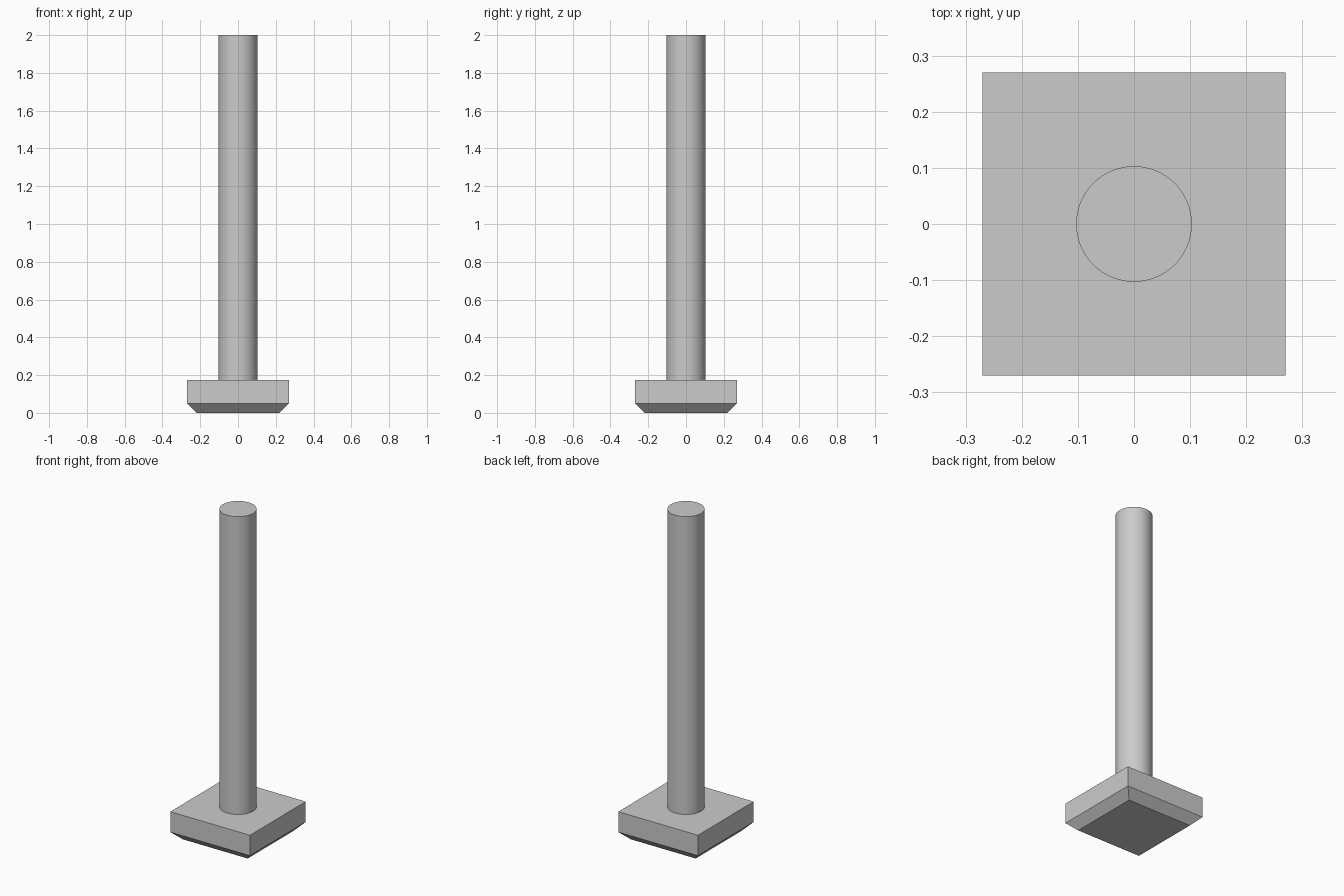
import bpy
import bmesh
import math

cube = bpy.data.objects.get("Cube")
if cube:
    bpy.data.objects.remove(cube, do_unlink=True)

HEAD_HALF, CHAMFER, HEAD_TOP = 0.27, 0.05, 0.175
SHAFT_RADIUS, TOP = 0.103, 2.0

# Plain steel grey
steel = bpy.data.materials.new("steel_grey")
steel.use_nodes = True
grey = (0.6, 0.6, 0.6, 1.0)
steel.diffuse_color = grey
steel.node_tree.nodes["Principled BSDF"].inputs["Base Color"].default_value = grey


def finish(bm, name):
    bmesh.ops.recalc_face_normals(bm, faces=bm.faces[:])
    mesh = bpy.data.meshes.new(name)
    bm.to_mesh(mesh)
    bm.free()
    mesh.materials.append(steel)
    obj = bpy.data.objects.new(name, mesh)
    bpy.context.collection.objects.link(obj)
    return obj


# Square head: stacked square sections, narrowed at the bottom
bm = bmesh.new()
sections = [(HEAD_HALF - CHAMFER, 0), (HEAD_HALF, CHAMFER), (HEAD_HALF, HEAD_TOP)]
rings = [[bm.verts.new((sx * h, sy * h, z))
          for sx, sy in ((-1, -1), (1, -1), (1, 1), (-1, 1))]
         for h, z in sections]
for low, high in zip(rings, rings[1:]):
    for i in range(4):
        j = (i + 1) % 4
        bm.faces.new((low[i], low[j], high[j], high[i]))
bm.faces.new(rings[0][::-1])
bm.faces.new(rings[-1])
finish(bm, "square_head")

# Round shaft standing on the head
bm = bmesh.new()
bmesh.ops.create_cone(bm, cap_ends=True, segments=96, radius1=SHAFT_RADIUS,
                      radius2=SHAFT_RADIUS, depth=TOP - HEAD_TOP)
bmesh.ops.translate(bm, verts=bm.verts[:], vec=(0, 0, (TOP + HEAD_TOP) / 2))
shaft = finish(bm, "shaft")
bpy.ops.object.select_all(action="DESELECT")
shaft.select_set(True)
bpy.context.view_layer.objects.active = shaft
bpy.ops.object.shade_smooth_by_angle(angle=math.radians(30))
